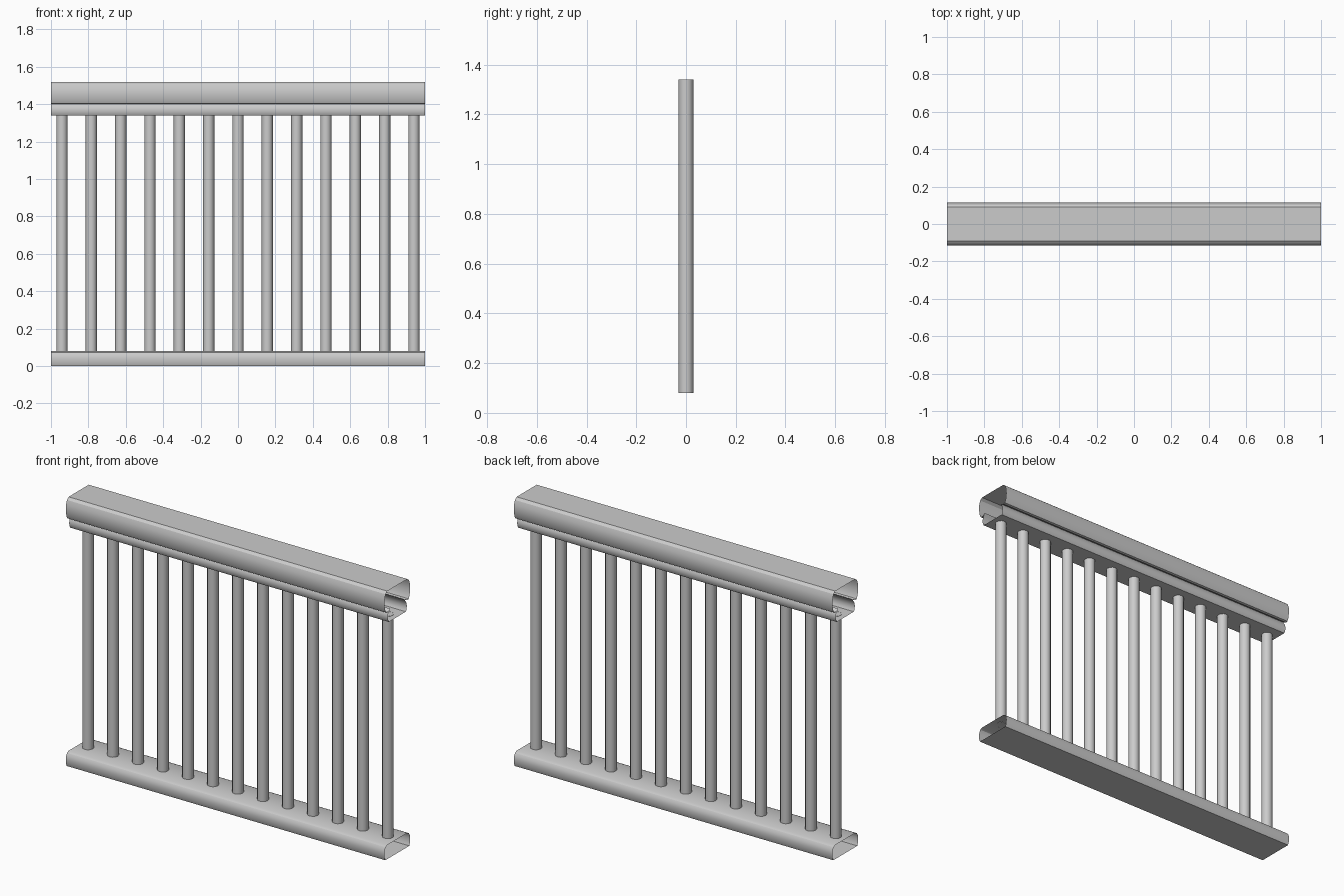
import bpy, bmesh, math
from math import radians

if "Cube" in bpy.data.objects:
    bpy.data.objects.remove(bpy.data.objects["Cube"])


def finish(name, bm, angle):
    bmesh.ops.recalc_face_normals(bm, faces=bm.faces[:])
    mesh = bpy.data.meshes.new(name)
    bm.to_mesh(mesh)
    bm.free()
    obj = bpy.data.objects.new(name, mesh)
    bpy.context.collection.objects.link(obj)
    bpy.ops.object.select_all(action='DESELECT')
    obj.select_set(True)
    bpy.context.view_layer.objects.active = obj
    bpy.ops.object.shade_smooth_by_angle(angle=radians(angle))
    return obj


def rail(name, half):
    """Open-ended moulding: mirror a half profile (y, z) and sweep it along x."""
    ring = half + [(-y, z) for y, z in reversed(half)]
    bm = bmesh.new()
    left = [bm.verts.new((-1, y, z)) for y, z in ring]
    right = [bm.verts.new((1, y, z)) for y, z in ring]
    n = len(ring)
    for i in range(n):
        j = (i + 1) % n
        bm.faces.new((left[i], left[j], right[j], right[i]))
    return finish(name, bm, 30)


# Bottom rail: flat base, softly rounded sides
rail("bottom_rail", [(0.107, 0.0), (0.113, 0.015), (0.115, 0.04),
                     (0.112, 0.06), (0.104, 0.073), (0.09, 0.08)])

# Handrail: narrow lower moulding, groove, wide rounded grip
rail("handrail", [(0.076, 1.34), (0.083, 1.352), (0.085, 1.37), (0.082, 1.388),
                  (0.073, 1.40), (0.066, 1.412), (0.09, 1.40), (0.102, 1.403),
                  (0.11, 1.42), (0.115, 1.455), (0.113, 1.485),
                  (0.105, 1.508), (0.09, 1.52)])

# Round balusters between the rails
COUNT, SPAN, Z0, Z1 = 13, 0.941, 0.079, 1.341
for i in range(COUNT):
    bm = bmesh.new()
    bmesh.ops.create_cone(bm, cap_ends=False, segments=12,
                          radius1=0.03, radius2=0.03, depth=Z1 - Z0)
    x = -SPAN + 2 * SPAN * i / (COUNT - 1)
    bmesh.ops.translate(bm, verts=bm.verts[:], vec=(x, 0, (Z0 + Z1) / 2))
    finish(f"baluster_{i + 1}", bm, 35)
